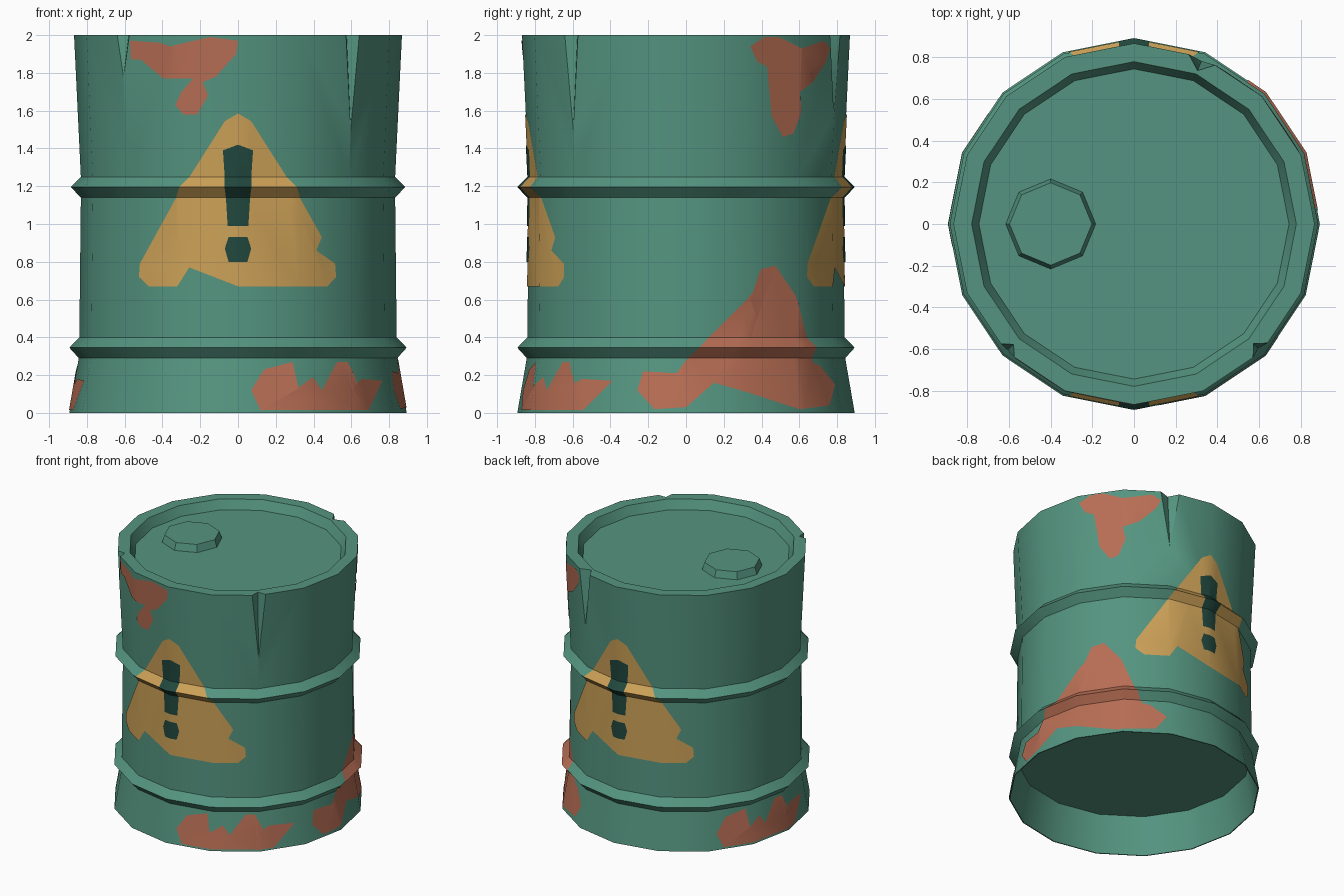
import bpy, bmesh, math
from mathutils import Vector

if "Cube" in bpy.data.objects:
    bpy.data.objects.remove(bpy.data.objects["Cube"])

N = 16
STEP = 2 * math.pi / N
# outer wall profile (radius, height), bottom to top
WALL = [(0.893, 0), (0.843, 0.29), (0.893, 0.345), (0.84, 0.40), (0.832, 1.14),
        (0.885, 1.195), (0.832, 1.25), (0.868, 2.0)]


def material(name, rgb):
    m = bpy.data.materials.new(name)
    m.diffuse_color = (*rgb, 1)
    m.use_nodes = True
    m.node_tree.nodes["Principled BSDF"].inputs["Base Color"].default_value = m.diffuse_color
    return m


GREEN = material("green_paint", (0.089, 0.296, 0.214))
AMBER = material("amber_paint", (0.604, 0.355, 0.095))
RUST = material("rust", (0.477, 0.155, 0.089))
DARK = material("dark_green", (0.015, 0.064, 0.047))


def make(name, bm, mat):
    me = bpy.data.meshes.new(name)
    bm.to_mesh(me)
    bm.free()
    me.materials.append(mat)
    ob = bpy.data.objects.new(name, me)
    bpy.context.collection.objects.link(ob)
    return ob


def smooth(ob, deg=40):
    bpy.ops.object.select_all(action='DESELECT')
    ob.select_set(True)
    bpy.context.view_layer.objects.active = ob
    bpy.ops.object.shade_smooth_by_angle(angle=math.radians(deg))


def wall_radius(z):
    for (r0, z0), (r1, z1) in zip(WALL, WALL[1:]):
        if z <= z1 + 1e-6:
            return r0 + (r1 - r0) * (z - z0) / (z1 - z0)
    return WALL[-1][0]


def lathe(profile, sides):
    """Closed solid of revolution, capped at first and last ring."""
    bm = bmesh.new()
    rings = [[bm.verts.new((r * math.cos(k * 2 * math.pi / sides),
                            r * math.sin(k * 2 * math.pi / sides), z))
              for k in range(sides)] for r, z in profile]
    for a, b in zip(rings, rings[1:]):
        for k in range(sides):
            j = (k + 1) % sides
            bm.faces.new((a[k], a[j], b[j], b[k]))
    bm.faces.new(rings[0][::-1])
    bm.faces.new(rings[-1])
    bmesh.ops.recalc_face_normals(bm, faces=bm.faces)
    return bm


# barrel body: recessed bottom, ribbed wall, rim and recessed lid
body = make("barrel_body", lathe([(0.833, 0.29), (0.885, 0)] + WALL +
                                 [(0.78, 2.0), (0.745, 1.93)], N), GREEN)

# wedge dents cut in the rim: angle, lowest height, half width, depth
for deg, low, w, d in [(-135, 1.78, 0.055, 0.05), (-45, 1.5, 0.06, 0.055),
                       (67.5, 1.57, 0.085, 0.07)]:
    a = math.radians(deg)
    R = WALL[-1][0]
    tip = Vector((wall_radius(low), 0, low))
    pts = [Vector((R - d, 0, 2)), Vector((R + d, 2 * w, 2)), Vector((R + d, -2 * w, 2))]
    pts = [tip] + [tip + 1.1 * (p - tip) for p in pts]
    bm = bmesh.new()
    for p in pts:
        bm.verts.new((p.x * math.cos(a) - p.y * math.sin(a),
                      p.x * math.sin(a) + p.y * math.cos(a), p.z))
    bmesh.ops.convex_hull(bm, input=bm.verts)
    bmesh.ops.recalc_face_normals(bm, faces=bm.faces)
    cutter = make("dent_cutter", bm, GREEN)
    cutter.hide_render = True
    mod = body.modifiers.new("dent", 'BOOLEAN')
    mod.operation = 'DIFFERENCE'
    mod.solver = 'EXACT'
    mod.object = cutter
    bpy.context.view_layer.objects.active = body
    bpy.ops.object.modifier_apply(modifier=mod.name)
    bpy.data.objects.remove(cutter)
smooth(body)

# bung cap on the lid
cap = make("bung_cap", lathe([(0.218, 1.925), (0.198, 1.985)], 8), GREEN)
cap.location = (-0.4, 0, 0)


def paint(name, outline, deg, mat, lift):
    """Wrap a flat outline (sideways, height) onto the faceted wall."""
    bm = bmesh.new()
    centre = math.radians(deg)
    vs = []
    for t, z in outline:
        s = max(-1, min(1, t / wall_radius(z)))
        vs.append(bm.verts.new((centre + math.asin(s), 0, z)))
    bm.faces.new(vs)
    bmesh.ops.triangulate(bm, faces=bm.faces[:])
    # split along every wall facet and profile level
    cuts = [((k * STEP, 0, 0), (1, 0, 0)) for k in range(-N, N + 1)]
    cuts += [((0, 0, z), (0, 0, 1)) for _, z in WALL[1:-1]]
    for co, no in cuts:
        bmesh.ops.bisect_plane(bm, geom=bm.verts[:] + bm.edges[:] + bm.faces[:],
                               dist=1e-5, plane_co=co, plane_no=no)
    for v in bm.verts:
        th, z = v.co.x, v.co.z
        off = th % STEP - STEP / 2
        r = wall_radius(z) * math.cos(STEP / 2) / math.cos(off) + lift
        v.co = (r * math.cos(th), r * math.sin(th), z)
    bm.normal_update()
    for f in bm.faces:
        c = f.calc_center_median()
        if f.normal.x * c.x + f.normal.y * c.y < 0:
            f.normal_flip()
    smooth(make(name, bm, mat))


# warning signs on front and back
TRIANGLE = [(-0.07, 1.545), (-0.525, 0.79), (-0.53, 0.72), (-0.48, 0.67), (-0.32, 0.67),
            (-0.26, 0.77), (0, 0.67), (0.48, 0.67), (0.525, 0.72), (0.52, 0.79),
            (0.42, 0.86), (0.45, 0.93), (0.07, 1.545), (0, 1.585)]
BAR = [(-0.08, 1.39), (-0.055, 0.99), (0.055, 0.99), (0.08, 1.39), (0, 1.42)]
DOT = [(-0.05, 0.93), (-0.07, 0.87), (-0.05, 0.80), (0.05, 0.80), (0.07, 0.87), (0.05, 0.93)]
for side, deg in (("front", -90), ("back", 90)):
    paint(side + "_sign", TRIANGLE, deg, AMBER, 0.004)
    paint(side + "_sign_bar", BAR, deg, DARK, 0.008)
    paint(side + "_sign_dot", DOT, deg, DARK, 0.008)

# rust patches
TOP_FRONT = [(-0.575, 1.97), (-0.57, 1.87), (-0.52, 1.87), (-0.40, 1.77), (-0.24, 1.77),
             (-0.30, 1.70), (-0.33, 1.63), (-0.29, 1.58), (-0.22, 1.58), (-0.16, 1.68),
             (-0.19, 1.75), (-0.12, 1.78), (-0.14, 1.84), (-0.01, 1.90), (0, 1.97),
             (-0.15, 1.99), (-0.36, 1.94), (-0.42, 1.96)]
TOP_RIGHT = [(0.34, 1.94), (0.38, 1.86), (0.46, 1.82), (0.51, 1.65), (0.46, 1.57),
             (0.52, 1.46), (0.57, 1.48), (0.61, 1.60), (0.60, 1.70), (0.68, 1.75),
             (0.66, 1.80), (0.75, 1.86), (0.77, 1.93), (0.74, 1.97), (0.61, 1.93),
             (0.5, 1.99), (0.42, 1.99)]
LOW = [(0.07, 0.12), (0.12, 0.015), (0.70, 0.015), (0.77, 0.17), (0.66, 0.18), (0.60, 0.13),
       (0.58, 0.27), (0.53, 0.27), (0.45, 0.12), (0.40, 0.19), (0.32, 0.13), (0.29, 0.27),
       (0.14, 0.23)]
LOW_RIGHT = [(-0.26, 0.12), (-0.17, 0.02), (0, 0.03), (0.15, 0.16), (0.6, 0.02), (0.77, 0.04),
             (0.79, 0.15), (0.72, 0.25), (0.6, 0.29), (0.6, 0.35), (0.53, 0.43), (0.58, 0.5),
             (0.58, 0.62), (0.48, 0.78), (0.40, 0.76), (0.34, 0.60), (0.38, 0.50),
             (0.34, 0.40), (0.2, 0.35), (0, 0.28), (-0.05, 0.21), (-0.23, 0.22)]
for name, outline, deg in [("rust_top_front", TOP_FRONT, -90), ("rust_top_right", TOP_RIGHT, 0),
                           ("rust_low_front", LOW, -90), ("rust_low_left", LOW, 135),
                           ("rust_low_right", LOW_RIGHT, 0)]:
    paint(name, outline, deg, RUST, 0.004)
